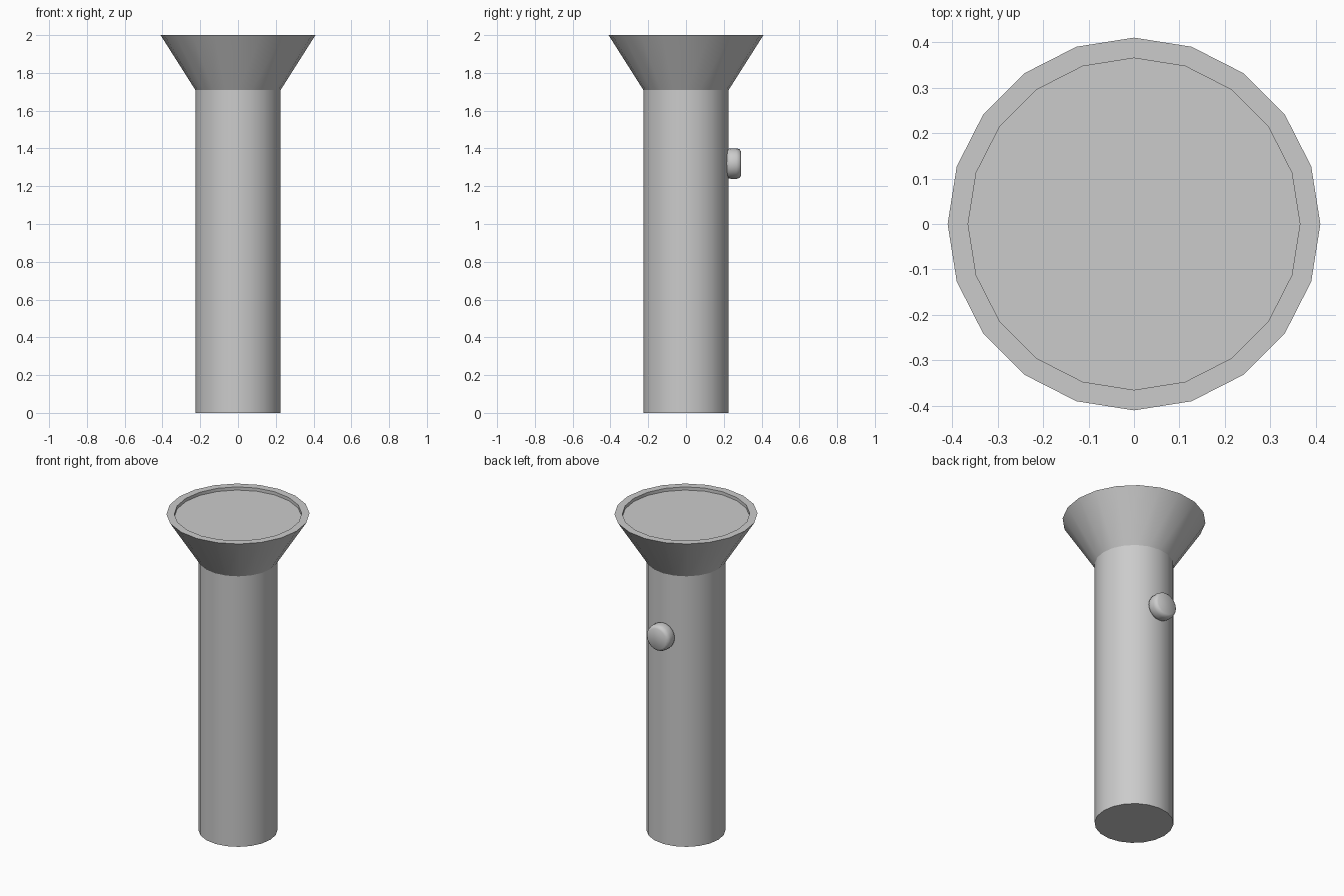
import bpy, bmesh
from math import sin, cos, tau, radians
from mathutils import Matrix

if "Cube" in bpy.data.objects:
    bpy.data.objects.remove(bpy.data.objects["Cube"])


def lathe(name, profile, sides, matrix=Matrix(), angle=30):
    """Revolve (radius, height) points around z and cap both ends."""
    bm = bmesh.new()
    rings = [[bm.verts.new((r * cos(tau * i / sides), r * sin(tau * i / sides), z))
              for i in range(sides)] for r, z in profile]
    for a, b in zip(rings, rings[1:]):
        for i in range(sides):
            j = (i + 1) % sides
            bm.faces.new((a[i], a[j], b[j], b[i]))
    bm.faces.new(rings[0][::-1])
    bm.faces.new(rings[-1])
    bm.transform(matrix)
    bmesh.ops.recalc_face_normals(bm, faces=bm.faces)
    mesh = bpy.data.meshes.new(name)
    bm.to_mesh(mesh)
    bm.free()
    obj = bpy.data.objects.new(name, mesh)
    bpy.context.collection.objects.link(obj)
    bpy.ops.object.select_all(action='DESELECT')
    obj.select_set(True)
    bpy.context.view_layer.objects.active = obj
    bpy.ops.object.shade_smooth_by_angle(angle=radians(angle))
    return obj


# Handle, flared head and recessed lens as one turned shell
lathe("torch_body", [(0.226, 0), (0.226, 1.71), (0.41, 2.0),
                     (0.365, 2.0), (0.365, 1.98)], 20)

# Round switch on the back, with a softened outer and inner edge
to_back = Matrix.Translation((0, 0.215, 1.32)) @ Matrix.Rotation(radians(-90), 4, 'X')
lathe("switch_button", [(0.065, 0), (0.077, 0.008), (0.081, 0.022), (0.081, 0.052),
                        (0.076, 0.068), (0.064, 0.077)], 20, to_back, 50)
